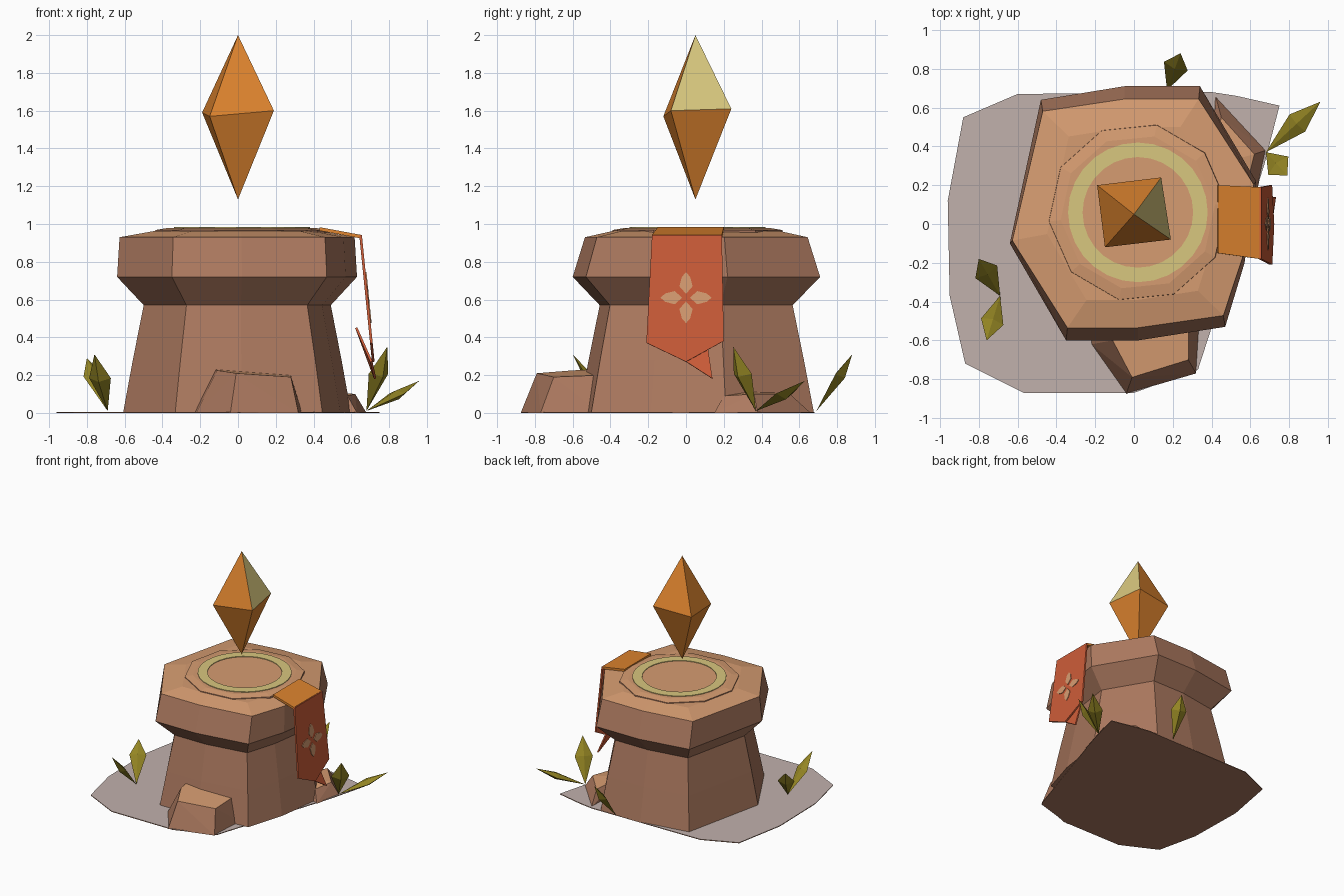
import bpy, bmesh, math
from mathutils import Vector

if "Cube" in bpy.data.objects:
    bpy.data.objects.remove(bpy.data.objects["Cube"])


def material(name, r, g, b):
    lin = [((c / 255 + 0.055) / 1.055) ** 2.4 for c in (r, g, b)] + [1]
    m = bpy.data.materials.new(name)
    m.use_nodes = True
    m.diffuse_color = lin
    bsdf = m.node_tree.nodes["Principled BSDF"]
    bsdf.inputs["Base Color"].default_value = lin
    bsdf.inputs["Roughness"].default_value = 0.9
    return m


BARK = material("bark brown", 172, 121, 95)
CUT = material("light wood", 214, 156, 113)
DUST = material("pale dust", 193, 177, 172)
ORANGE = material("amber orange", 220, 131, 46)
YELLOW = material("pale yellow", 216, 199, 126)
RED = material("banner red", 204, 92, 56)
LEAF = material("olive green", 150, 135, 36)


def finish(name, bm, mats, rule=None):
    """Turn a bmesh into an object; rule maps a face to a material slot."""
    bmesh.ops.recalc_face_normals(bm, faces=bm.faces)
    bm.normal_update()
    for f in bm.faces:
        f.material_index = rule(f) if rule else 0
    me = bpy.data.meshes.new(name)
    bm.to_mesh(me)
    bm.free()
    for m in mats:
        me.materials.append(m)
    ob = bpy.data.objects.new(name, me)
    bpy.context.collection.objects.link(ob)
    return ob


def hull(name, points, mats, rule=None):
    bm = bmesh.new()
    for p in points:
        bm.verts.new(p)
    bmesh.ops.convex_hull(bm, input=bm.verts)
    return finish(name, bm, mats, rule)


def loft(name, rings, mats, rule=None):
    """Skin a stack of rings and cap both ends."""
    bm = bmesh.new()
    loops = [[bm.verts.new(p) for p in ring] for ring in rings]
    n = len(loops[0])
    for a, b in zip(loops, loops[1:]):
        for i in range(n):
            j = (i + 1) % n
            bm.faces.new((a[i], a[j], b[j], b[i]))
    bm.faces.new(loops[0])
    bm.faces.new(loops[-1])
    return finish(name, bm, mats, rule)


def prism(name, outline, shift, mats, rule=None):
    """Flat outline extruded along a vector."""
    base = [Vector(p) for p in outline]
    return loft(name, [base, [p + Vector(shift) for p in base]], mats, rule)


def upward(f):
    return 1 if f.normal.z > 0.6 else 0


# Dusty ground patch
patch = [(-.96, .12), (-.88, .55), (-.6, .67), (.4, .68), (.53, .66), (.75, .61), (.67, .3),
         (.33, -.75), (0, -.87), (-.57, -.87), (-.87, -.72), (-.95, -.37)]
prism("ground_patch", [(x, y, 0) for x, y in patch], (0, 0, .006), [BARK, DUST], upward)

# Stump: one irregular outline scaled at each height
outline = [(-.64, -.1), (-.48, .64), (-.05, .71), (.34, .71), (.63, .22),
           (.57, -.2), (.47, -.53), (.02, -.6), (-.35, -.6)]
profile = [(.002, .95, .95), (.28, .87, .87), (.57, .78, .78), (.72, 1, 1), (.93, .98, .9), (.962, .7, .68)]
rings = [[(x * sx, .05 + (y - .05) * sy, z) for x, y in outline] for z, sx, sy in profile]
loft("stump", rings, [BARK, CUT], upward)


def circle(r, z, n, turn=0):
    return [(.02 + r * math.cos(math.tau * i / n + turn), .06 + r * math.sin(math.tau * i / n + turn), z)
            for i in range(n)]


# Raised inner slab and the painted ring on it
loft("top_slab", [circle(.465, .94, 10, .1), circle(.46, .968, 10, .1), circle(.4, .978, 10, .1)],
     [BARK, CUT], upward)
N = 28
bm = bmesh.new()
loops = [[bm.verts.new(p) for p in circle(r, z, N)]
         for r, z in ((.36, .975), (.36, .983), (.285, .983), (.285, .975))]
for k in range(4):
    a, b = loops[k], loops[(k + 1) % 4]
    for i in range(N):
        j = (i + 1) % N
        bm.faces.new((a[i], a[j], b[j], b[i]))
finish("painted_ring", bm, [YELLOW])

# Rocks at the foot
hull("front_rock", [(-.24, -.5, 0), (-.22, -.62, 0), (-.04, -.875, 0), (.32, -.77, 0), (.34, -.45, 0),
                    (-.12, -.5, .23), (-.11, -.6, .225), (-.01, -.79, .21), (.28, -.7, .19), (.28, -.45, .2)],
     [BARK, CUT], upward)
hull("side_rock", [(.42, .66, 0), (.68, .38, 0), (.63, .15, 0), (.4, .2, 0), (.45, .55, .1),
                   (.62, .36, .1), (.58, .2, .09), (.4, .3, .12)], [BARK, CUT], upward)

# Floating crystal with one pale facet
hull("crystal", [(0, .05, 2), (0, .05, 1.13), (-.19, .2, 1.59), (.14, .24, 1.61), (.19, -.08, 1.6),
                 (-.15, -.12, 1.57)], [ORANGE, YELLOW],
     lambda f: 1 if f.normal.x > .6 and f.normal.z > 0 else 0)

# Banner: strap over the rim, hanging cloth, loose tail
prism("banner_strap", [(.43, -.15, .965), (.645, -.18, .925), (.645, .19, .925), (.43, .2, .965)],
      (.003, 0, .018), [ORANGE])


def cloth(y, z, lift=0):
    return (.642 + (.94 - z) * .1 + lift, y, z)


prism("banner_cloth", [cloth(-.18, .94), cloth(.19, .94), cloth(.2, .38), cloth(0, .27), cloth(-.21, .37)],
      (.014, 0, .001), [RED])
prism("banner_tail", [(.62, .1, .45), (.72, .14, .18), (.7, 0, .27)], (.012, 0, .002), [RED])

# Four-petal flower plate on the cloth
petal = [(.02, 0), (.06, -.035), (.11, -.022), (.135, 0), (.11, .022), (.06, .035)]
for k in range(4):
    c, s = math.cos(k * math.pi / 2), math.sin(k * math.pi / 2)
    pts = [cloth(u * c - v * s, .61 + u * s + v * c, .012) for u, v in petal]
    prism("flower_petal", pts, (.007, 0, 0), [CUT])


def leaf(base, tip, width, at=.58):
    """Faceted leaf with a raised rib on both sides."""
    b, t = Vector(base), Vector(tip)
    mid = b.lerp(t, at)
    side = (t - b).cross(Vector((0, 0, 1))).normalized()
    rib = side.cross(t - b).normalized()
    pts = [b, t, mid + side * width, mid - side * width, mid + rib * width * .3, mid - rib * width * .55]
    hull("leaf", pts, [LEAF])


# Leaf tufts
left, right, back = (-.69, -.37, .01), (.68, .37, .01), (.17, .69, .01)
leaf(left, (-.8, -.18, .29), .065, .65)
leaf(left, (-.76, -.6, .31), .06)
leaf(right, (.96, .63, .17), .06)
leaf(right, (.79, .25, .35), .07)
leaf(back, (.24, .88, .31), .065, .65)
